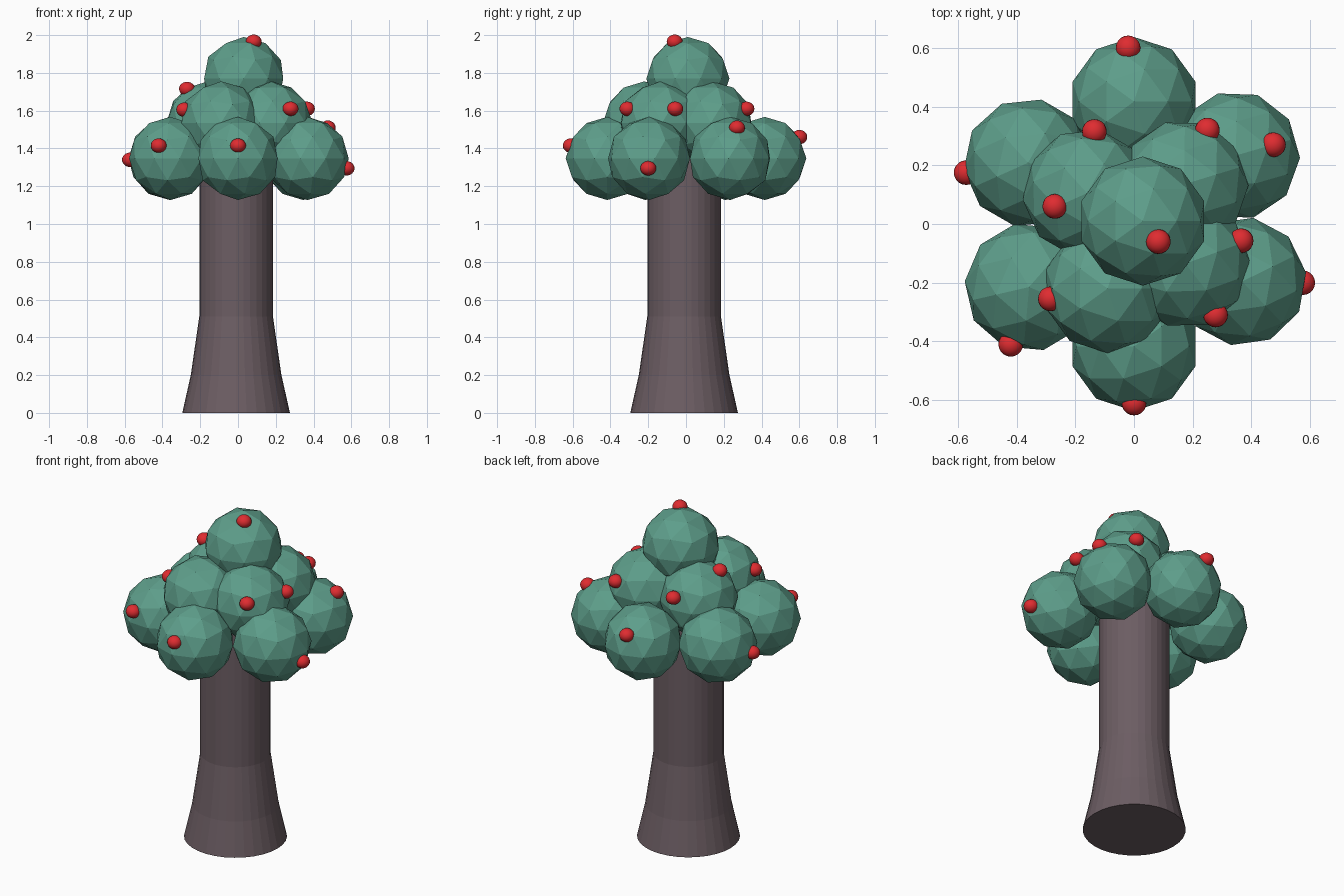
import bpy, bmesh, math
from mathutils import Matrix

if "Cube" in bpy.data.objects:
    bpy.data.objects.remove(bpy.data.objects["Cube"])


def material(name, rgb):
    m = bpy.data.materials.new(name)
    m.diffuse_color = (*rgb, 1)
    m.use_nodes = True
    m.node_tree.nodes["Principled BSDF"].inputs["Base Color"].default_value = m.diffuse_color
    return m


GREEN = material("leaf green", (0.11, 0.34, 0.255))
BARK = material("bark brown", (0.15, 0.11, 0.125))
RED = material("berry red", (0.74, 0.025, 0.03))


def add_object(name, bm, mat):
    me = bpy.data.meshes.new(name)
    bm.to_mesh(me)
    bm.free()
    me.materials.append(mat)
    ob = bpy.data.objects.new(name, me)
    bpy.context.collection.objects.link(ob)
    return ob


def leaf_ball(name, x, y, z, turn):
    bm = bmesh.new()
    mat = Matrix.Translation((x, y, z)) @ Matrix.Rotation(math.radians(turn), 4, 'Z')
    bmesh.ops.create_icosphere(bm, subdivisions=2, radius=0.22, matrix=mat)
    add_object(name, bm, GREEN)


# Trunk: flared profile turned around the vertical axis
bm = bmesh.new()
SIDES = 32
rings = []
for r, z in [(0.285, 0), (0.24, 0.2), (0.195, 0.51), (0.195, 1.42)]:
    rings.append([bm.verts.new((-0.01 + r * math.cos(2 * math.pi * i / SIDES),
                                -0.01 + r * math.sin(2 * math.pi * i / SIDES), z))
                  for i in range(SIDES)])
for a, b in zip(rings, rings[1:]):
    for i in range(SIDES):
        j = (i + 1) % SIDES
        bm.faces.new((a[i], a[j], b[j], b[i]))
bm.faces.new(rings[0][::-1])
bm.faces.new(rings[-1])
add_object("trunk", bm, BARK)

# Lower ring of six foliage balls, each turned with its place in the ring
for i, angle in enumerate([34, 90, 150, 211, 270, 332]):
    a = math.radians(angle)
    leaf_ball(f"lower_foliage_{i + 1}", 0.417 * math.cos(a), 0.417 * math.sin(a),
              1.347, angle - 90)

# Middle ring of four foliage balls
for i, (x, y, turn) in enumerate([(-0.16, 0.105, 60), (0.17, 0.135, -55),
                                  (0.175, -0.135, 20), (-0.09, -0.22, 0)]):
    leaf_ball(f"middle_foliage_{i + 1}", x, y, 1.535, turn)

# Crown ball
leaf_ball("top_foliage", 0.03, 0.01, 1.77, 0)

# Berries set into the foliage surface
berries = [(0.083, -0.06, 1.965), (-0.02, 0.60, 1.46), (0, -0.61, 1.415),
           (-0.42, -0.41, 1.415), (-0.572, 0.175, 1.34), (0.475, 0.27, 1.51),
           (0.575, -0.2, 1.295), (-0.27, 0.06, 1.715), (-0.135, 0.315, 1.61),
           (0.25, 0.32, 1.61), (0.365, -0.057, 1.61), (0.278, -0.31, 1.61),
           (-0.285, -0.255, 1.605)]
for i, p in enumerate(berries):
    bm = bmesh.new()
    mat = Matrix.Translation(p) @ Matrix.Diagonal((0.042, 0.042, 0.038, 1))
    bmesh.ops.create_uvsphere(bm, u_segments=20, v_segments=12, radius=1, matrix=mat)
    for f in bm.faces:
        f.smooth = True
    add_object(f"berry_{i + 1}", bm, RED)
